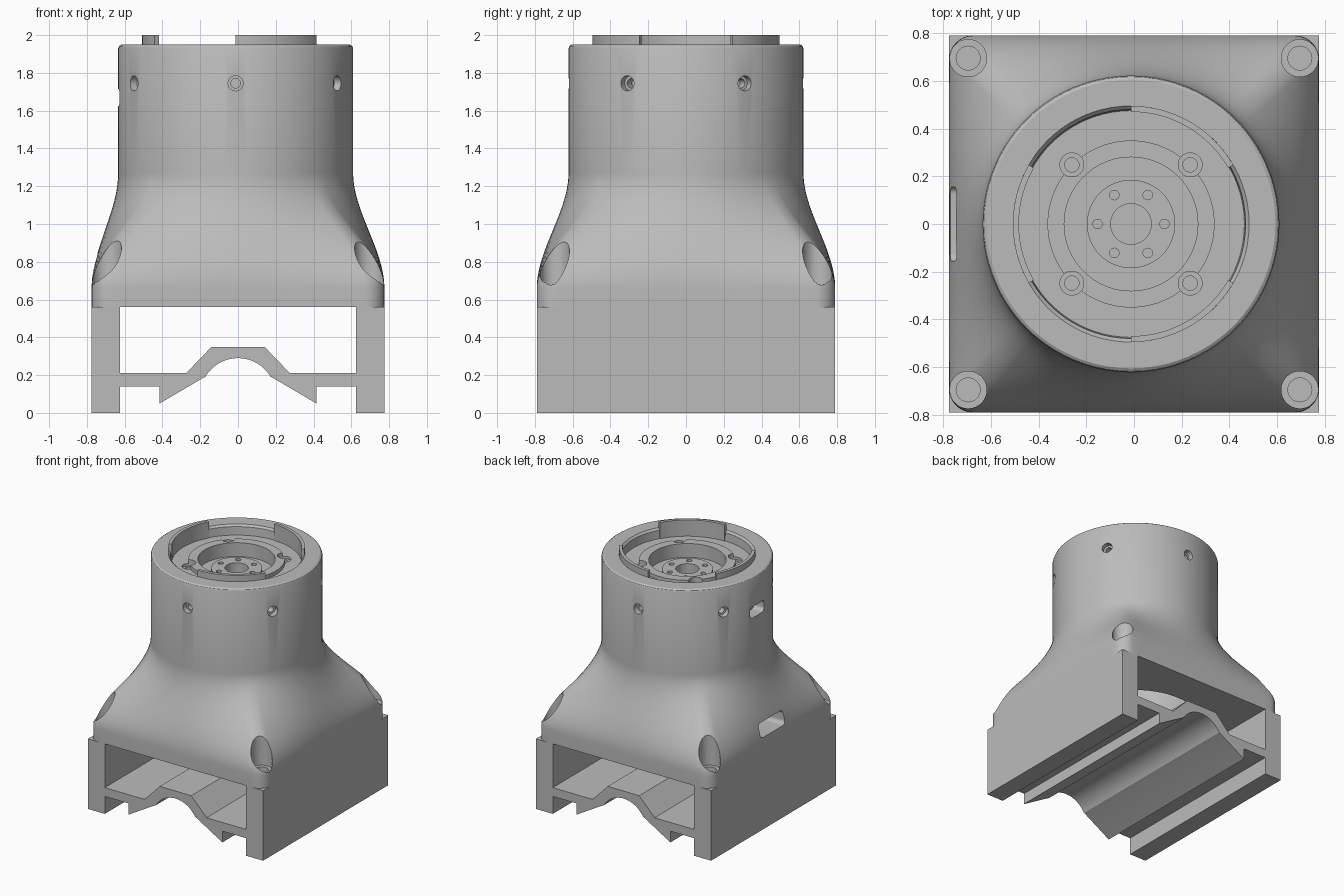
import bpy, bmesh
from math import sin, cos, pi, radians, atan2
from mathutils import Matrix, Vector

if "Cube" in bpy.data.objects:
    bpy.data.objects.remove(bpy.data.objects["Cube"])

grey = bpy.data.materials.new("machined grey")
grey.use_nodes = True
grey.diffuse_color = (0.5, 0.5, 0.5, 1)
grey.node_tree.nodes["Principled BSDF"].inputs["Base Color"].default_value = (0.5, 0.5, 0.5, 1)

CX = -0.0125           # axis of the round column
HX, HY = 0.775, 0.79   # half sizes of the square foot
R = 0.622              # column radius


def finish(bm, name):
    bmesh.ops.recalc_face_normals(bm, faces=bm.faces)
    mesh = bpy.data.meshes.new(name)
    bm.to_mesh(mesh)
    bm.free()
    mesh.materials.append(grey)
    ob = bpy.data.objects.new(name, mesh)
    bpy.context.collection.objects.link(ob)
    return ob


def loft(rings, name):
    bm = bmesh.new()
    rows = [[bm.verts.new(p) for p in ring] for ring in rings]
    n = len(rows[0])
    for a, b in zip(rows, rows[1:]):
        for i in range(n):
            j = (i + 1) % n
            bm.faces.new((a[i], a[j], b[j], b[i]))
    bm.faces.new(rows[0])
    bm.faces.new(rows[-1])
    return finish(bm, name)


def extrude_profile(points, name):
    """Front profile in x, z run along the full depth."""
    return loft([[(x, y, z) for x, z in points] for y in (-HY, HY)], name)


def cylinder(bm, start, end, radius, segments=32):
    start, end = Vector(start), Vector(end)
    axis = end - start
    turn = axis.to_track_quat('Z', 'Y').to_matrix().to_4x4()
    bmesh.ops.create_cone(bm, cap_ends=True, segments=segments, radius1=radius, radius2=radius,
                          depth=axis.length, matrix=Matrix.Translation((start + end) / 2) @ turn)


def rounded_rect(hx, hy, r, edge, arc):
    pts = []
    corners = [(hx - r, hy - r), (r - hx, hy - r), (r - hx, r - hy), (hx - r, r - hy)]
    for k, (cx, cy) in enumerate(corners):
        for i in range(arc + 1):
            a = k * pi / 2 + i / arc * pi / 2
            pts.append(Vector((cx + r * cos(a), cy + r * sin(a))))
        nx, ny = corners[(k + 1) % 4]
        a = (k + 1) * pi / 2
        end = Vector((nx + r * cos(a), ny + r * sin(a)))
        last = pts[-1]
        pts += [last.lerp(end, i / edge) for i in range(1, edge)]
    return pts


# Housing: rounded square foot flowing into a column with a stepped top
square = rounded_rect(HX, HY, 0.1, 20, 8)
dirs = [atan2(p.y, p.x) for p in square]


def circle(r, z):
    return [(CX + r * cos(a), r * sin(a), z) for a in dirs]


rings = [[(p.x, p.y, 0.56) for p in square]]
STEPS = 24
for s in range(STEPS + 1):
    u = s / STEPS
    t = u * u * (3 - 2 * u)
    z = 0.66 + 0.61 * u
    rings.append([tuple(Vector((p.x, p.y, z)).lerp(Vector(c), t))
                  for p, c in zip(square, circle(R, z))])
for r, z in [(R, 1.93), (0.617, 1.942), (0.605, 1.95), (0.495, 1.95), (0.48, 1.935), (0.475, 1.87),
             (0.35, 1.87), (0.35, 1.90), (0.28, 1.90), (0.28, 1.79), (0.185, 1.79),
             (0.185, 1.83), (0.085, 1.83), (0.085, 1.74)]:
    rings.append(circle(r, z))
housing = loft(rings, "housing")

# Cutters, from wide recesses to the narrow holes inside them
wide, narrow = bmesh.new(), bmesh.new()
for sx in (-1, 1):
    for sy in (-1, 1):
        x, y = sx * 0.695, sy * 0.695
        cylinder(wide, (x, y, 0.67), (x, y, 1.2), 0.078)
        cylinder(narrow, (x, y, 0.62), (x, y, 0.7), 0.05)
        x, y = CX + sx * 0.248, sy * 0.248
        cylinder(wide, (x, y, 1.85), (x, y, 1.96), 0.05)
        cylinder(narrow, (x, y, 1.81), (x, y, 1.88), 0.03)
for k in range(6):
    a = k * pi / 3
    b = a + pi / 6
    cylinder(wide, (CX + 0.58 * cos(b), 0.58 * sin(b), 1.745),
             (CX + 0.7 * cos(b), 0.7 * sin(b), 1.745), 0.04, 24)
    cylinder(narrow, (CX + 0.53 * cos(b), 0.53 * sin(b), 1.745),
             (CX + 0.6 * cos(b), 0.6 * sin(b), 1.745), 0.025, 24)
    cylinder(narrow, (CX + 0.14 * cos(a), 0.14 * sin(a), 1.8),
             (CX + 0.14 * cos(a), 0.14 * sin(a), 1.86), 0.02, 16)
cylinder(wide, (CX, 0, 0.5), (CX, 0, 1.6), 0.5, 64)


def slot(hy, hz, z, x0, x1):
    outline = rounded_rect(hy, hz, 0.03, 1, 6)
    return loft([[(x, p.x, z + p.y) for p in outline] for x in (x0, x1)], "slot_cutter")


cutters = [finish(wide, "recess_cutter"), finish(narrow, "hole_cutter"),
           slot(0.155, 0.055, 0.785, -0.9, -0.45), slot(0.09, 0.045, 1.67, -0.8, -0.54)]
bpy.context.view_layer.objects.active = housing
for c in cutters:
    c.hide_render = True
    mod = housing.modifiers.new("cut", 'BOOLEAN')
    mod.operation = 'DIFFERENCE'
    mod.solver = 'EXACT'
    mod.object = c
    bpy.ops.object.modifier_apply(modifier=mod.name)
    bpy.data.objects.remove(c)

# Three locking tabs standing above the rim
tabs = []
for k in range(3):
    mid = pi + k * 2 * pi / 3
    sections = []
    for i in range(17):
        a = mid + radians(-30 + 60 * i / 16)
        sections.append([(CX + r * cos(a), r * sin(a), z)
                         for r, z in ((0.47, 1.87), (0.495, 1.87), (0.495, 2.0), (0.47, 2.0))])
    tabs.append(loft(sections, f"locking_tab_{k + 1}"))

# Side walls of the base
for side, name in ((-1, "right_wall"), (1, "left_wall")):
    extrude_profile([(side * x, z) for x, z in ((0.625, 0), (HX, 0), (HX, 0.56), (0.625, 0.56))], name)

# Cross web with a raised saddle and a round channel beneath
half_top = [(0.625, 0.21), (0.275, 0.21), (0.14, 0.35)]
half_under = [(0.625, 0.14), (0.415, 0.14), (0.415, 0.05), (0.185, 0.185)]
arc = [(0.2 * cos(radians(a)), 0.09 + 0.2 * sin(radians(a))) for a in range(30, 151, 6)]
profile = half_top + [(-x, z) for x, z in reversed(half_top)]
profile += [(-x, z) for x, z in half_under] + arc[::-1] + half_under[::-1]
web = extrude_profile(profile, "saddle_web")

bpy.ops.object.select_all(action='DESELECT')
for ob in [housing, web] + tabs:
    ob.select_set(True)
bpy.context.view_layer.objects.active = housing
bpy.ops.object.shade_smooth_by_angle(angle=radians(25))
